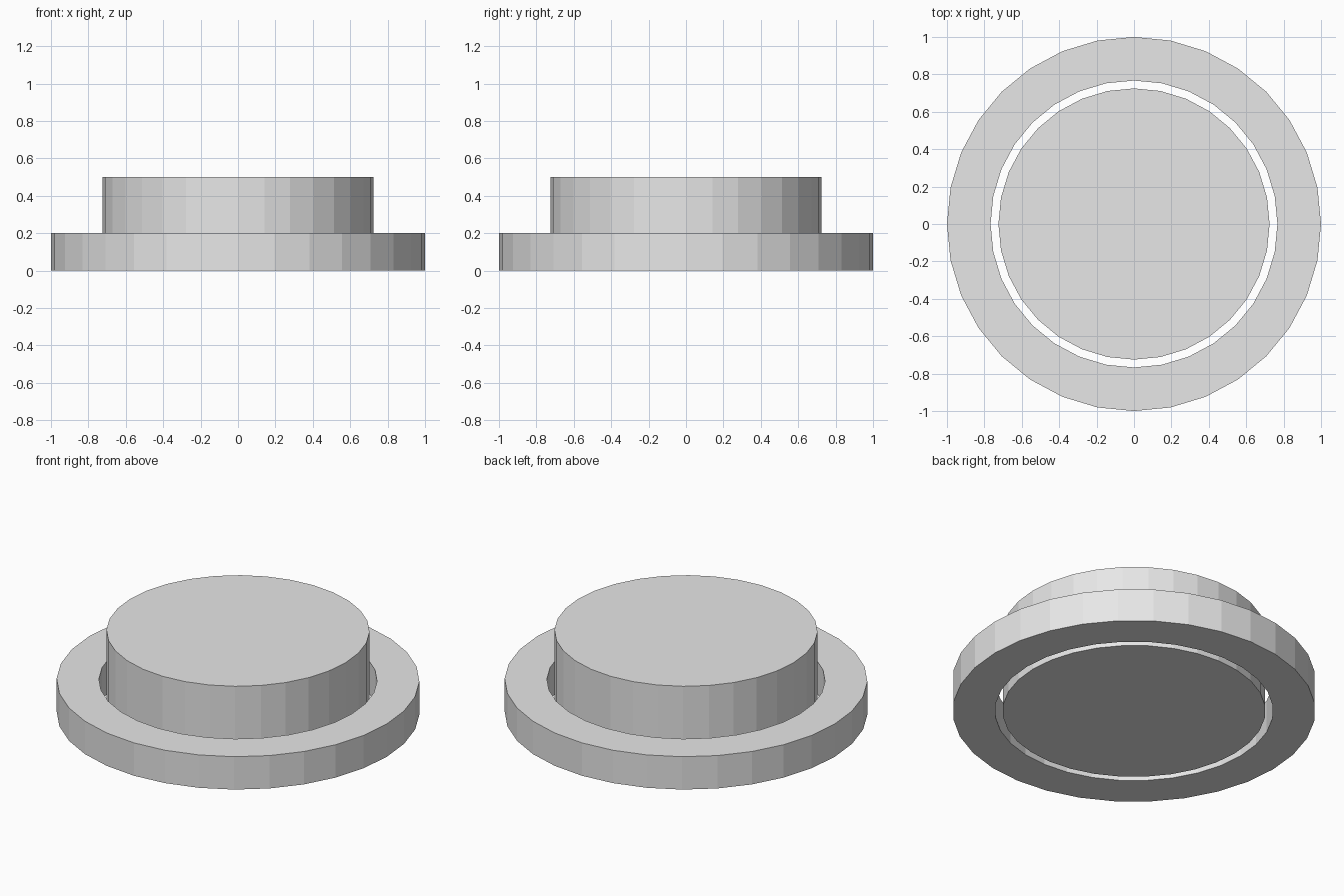
import bpy
import bmesh
from math import cos, sin, tau

SIDES = 32

cube = bpy.data.objects.get("Cube")
if cube:
    bpy.data.objects.remove(cube, do_unlink=True)

grey = bpy.data.materials.new("light grey")
grey.use_nodes = True
grey.diffuse_color = (0.8, 0.8, 0.8, 1)
grey.node_tree.nodes["Principled BSDF"].inputs["Base Color"].default_value = grey.diffuse_color


def add_object(name, bm):
    bmesh.ops.recalc_face_normals(bm, faces=bm.faces)
    mesh = bpy.data.meshes.new(name)
    bm.to_mesh(mesh)
    bm.free()
    mesh.materials.append(grey)
    obj = bpy.data.objects.new(name, mesh)
    bpy.context.collection.objects.link(obj)
    return obj


def circle(bm, radius, z):
    return [bm.verts.new((radius * cos(tau * i / SIDES), radius * sin(tau * i / SIDES), z))
            for i in range(SIDES)]


def bridge(bm, a, b):
    for i in range(SIDES):
        j = (i + 1) % SIDES
        bm.faces.new((a[i], a[j], b[j], b[i]))


# Outer ring: a rectangular section carried round the axis
bm = bmesh.new()
section = [(1, 0), (1, 0.2), (0.767, 0.2), (0.767, 0)]
loops = [circle(bm, r, z) for r, z in section]
for k, loop in enumerate(loops):
    bridge(bm, loop, loops[(k + 1) % len(loops)])
add_object("outer_ring", bm)

# Button: a solid disc standing free inside the ring
bm = bmesh.new()
bottom, top = circle(bm, 0.725, 0), circle(bm, 0.725, 0.5)
bridge(bm, bottom, top)
bm.faces.new(bottom)
bm.faces.new(top)
add_object("button", bm)
